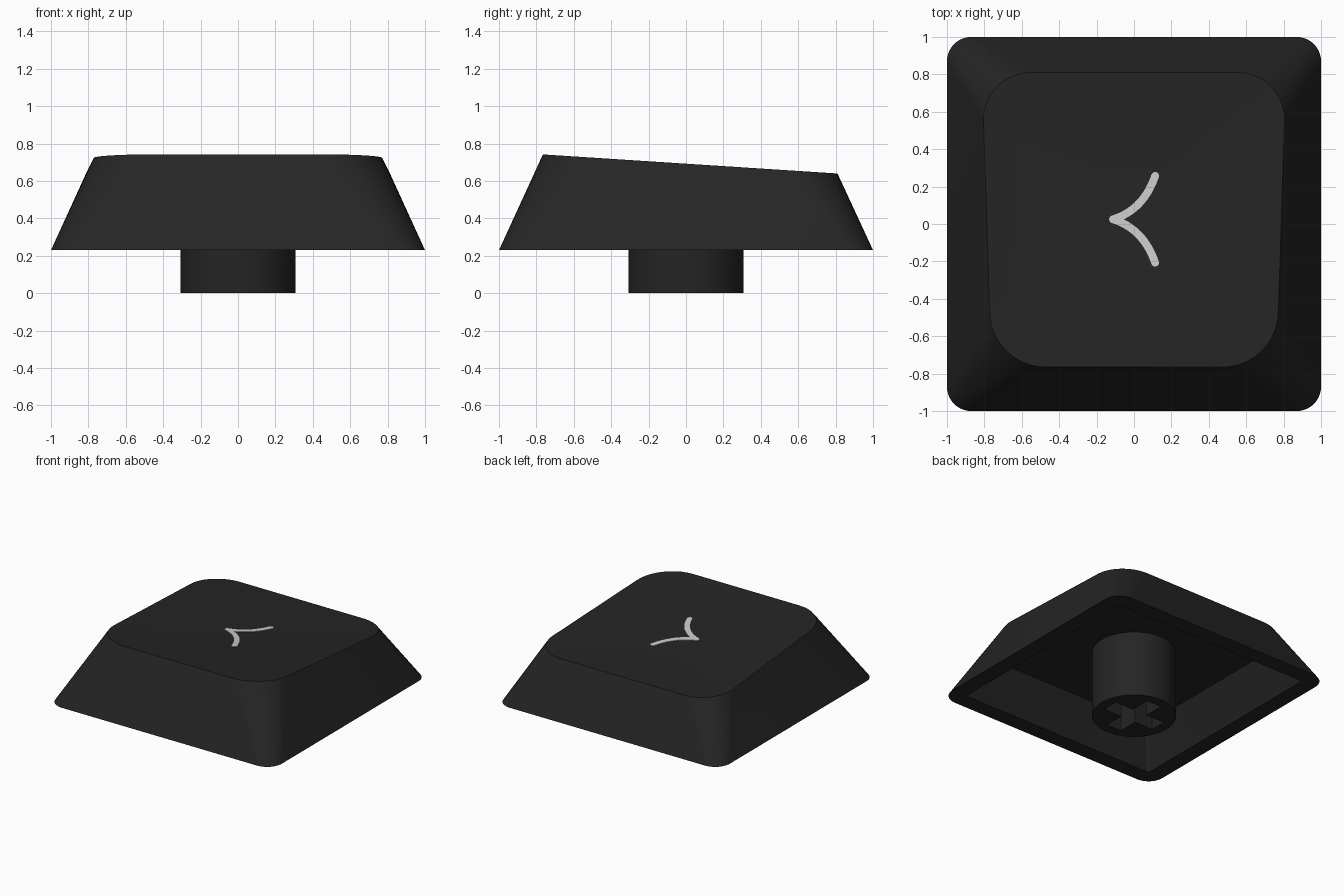
import bpy, bmesh, math
from mathutils import Vector

if "Cube" in bpy.data.objects:
    bpy.data.objects.remove(bpy.data.objects["Cube"])

DISH = 0.02          # depth of the scooped top
CY = 0.022           # centre of the top face in y


def material(name, v):
    m = bpy.data.materials.new(name)
    m.diffuse_color = (v, v, v, 1)
    m.use_nodes = True
    m.node_tree.nodes["Principled BSDF"].inputs["Base Color"].default_value = m.diffuse_color
    return m


BLACK = material("black plastic", 0.018)
WHITE = material("light grey print", 0.6)


def finish(bm, name, mat):
    bmesh.ops.recalc_face_normals(bm, faces=bm.faces)
    me = bpy.data.meshes.new(name)
    bm.to_mesh(me)
    bm.free()
    me.materials.append(mat)
    ob = bpy.data.objects.new(name, me)
    bpy.context.collection.objects.link(ob)
    return ob


def smooth(ob):
    bpy.ops.object.select_all(action='DESELECT')
    ob.select_set(True)
    bpy.context.view_layer.objects.active = ob
    bpy.ops.object.shade_smooth_by_angle(angle=math.radians(32))


def rounded(wb, wf, yb, yf, rb, rf, n=10):
    """Rounded trapezoid: half widths, y limits and corner radii at back/front."""
    pts = []
    corners = [(wb, yb, 1, 1, rb), (-wb, yb, -1, 1, rb),
               (-wf, yf, -1, -1, rf), (wf, yf, 1, -1, rf)]
    for k, (x, y, sx, sy, r) in enumerate(corners):
        for i in range(n + 1):
            a = math.pi / 2 * (k + i / n)
            pts.append((x - sx * r + r * math.cos(a), y - sy * r + r * math.sin(a)))
    return pts


def slope(y):
    return 0.742 - 0.102 * (y + 0.765) / 1.575


def bridge(bm, a, b):
    for i in range(len(a)):
        j = (i + 1) % len(a)
        bm.faces.new((a[i], a[j], b[j], b[i]))


# Cap shell: inner ceiling, inner wall, rim, outer wall, scooped top
bm = bmesh.new()
square = lambda h, r: rounded(h, h, h, -h, r, r)
top = rounded(0.805, 0.772, 0.81, -0.765, 0.25, 0.30)
rings = [[(x, y, 0.53) for x, y in square(0.74, 0.02)],
         [(x, y, 0.23) for x, y in square(0.87, 0.02)],
         [(x, y, 0.23) for x, y in square(1.0, 0.13)]]
for k in range(12):
    s = 1 - k / 12
    ring = []
    for x, y in top:
        px, py = x * s, CY + (y - CY) * s
        ring.append((px, py, slope(py) - DISH * (1 - s * s)))
    rings.append(ring)
loops = [[bm.verts.new(p) for p in ring] for ring in rings]
for a, b in zip(loops, loops[1:]):
    bridge(bm, a, b)
bm.faces.new(loops[0])
centre = bm.verts.new((0, CY, slope(CY) - DISH))
last = loops[-1]
for i in range(len(last)):
    bm.faces.new((last[i], last[(i + 1) % len(last)], centre))
smooth(finish(bm, "cap_shell", BLACK))

# Stem with a cross-shaped socket
bm = bmesh.new()
bmesh.ops.create_cone(bm, cap_ends=True, segments=64, radius1=0.308, radius2=0.308, depth=0.535)
bmesh.ops.translate(bm, verts=bm.verts, vec=(0, 0, 0.2675))
stem = finish(bm, "stem", BLACK)

bm = bmesh.new()
L, W = 0.228, 0.065
quarter = [(L, -W), (L, W), (W, W)]
outline = []
for k in range(4):
    c, s = round(math.cos(k * math.pi / 2)), round(math.sin(k * math.pi / 2))
    outline += [(x * c - y * s, x * s + y * c) for x, y in quarter]
base = bm.faces.new([bm.verts.new((x, y, -0.1)) for x, y in outline])
ext = bmesh.ops.extrude_face_region(bm, geom=[base])
bmesh.ops.translate(bm, verts=[v for v in ext["geom"] if isinstance(v, bmesh.types.BMVert)],
                    vec=(0, 0, 0.5))
cutter = finish(bm, "socket_cutter", BLACK)
cutter.hide_render = True
mod = stem.modifiers.new("socket", 'BOOLEAN')
mod.operation, mod.solver, mod.object = 'DIFFERENCE', 'EXACT', cutter
bpy.context.view_layer.objects.active = stem
bpy.ops.object.modifier_apply(modifier=mod.name)
bpy.data.objects.remove(cutter)
smooth(stem)


# Printed arrowhead: two mirrored curved strokes lying on the top
def surface(x, y):
    s = max(abs(x) / 0.79, abs(y - CY) / 0.788)
    return slope(y) - DISH * (1 - s * s) + 0.004


def stroke(name, sign):
    p0, p1, p2 = Vector((-0.112, 0)), Vector((0.05, 0.05)), Vector((0.113, 0.232))
    half, n, left, right = 0.021, 20, [], []
    for i in range(n + 1):
        t = i / n
        p = p0 * (1 - t) ** 2 + p1 * 2 * t * (1 - t) + p2 * t * t
        d = ((p1 - p0) * (1 - t) + (p2 - p1) * t).normalized()
        side = Vector((-d.y, d.x)) * half
        left.append(p + side)
        right.append(p - side)

    def cap(centre, ahead):
        start = math.atan2(ahead.y, ahead.x) - math.pi / 2
        return [centre + half * Vector((math.cos(start + math.pi * k / 8),
                                        math.sin(start + math.pi * k / 8))) for k in range(1, 8)]
    pts = right + cap(p2, p2 - p1) + left[::-1] + cap(p0, p0 - p1)
    bm = bmesh.new()
    verts = [bm.verts.new((p.x, 0.025 + sign * p.y, surface(p.x, 0.025 + sign * p.y))) for p in pts]
    face = bm.faces.new(verts)
    ext = bmesh.ops.extrude_face_region(bm, geom=[face])
    for v in ext["geom"]:
        if isinstance(v, bmesh.types.BMVert):
            v.co.z -= 0.009
    bmesh.ops.triangulate(bm, faces=[f for f in bm.faces if len(f.verts) > 4])
    finish(bm, name, WHITE)


stroke("arrow_upper_stroke", 1)
stroke("arrow_lower_stroke", -1)
